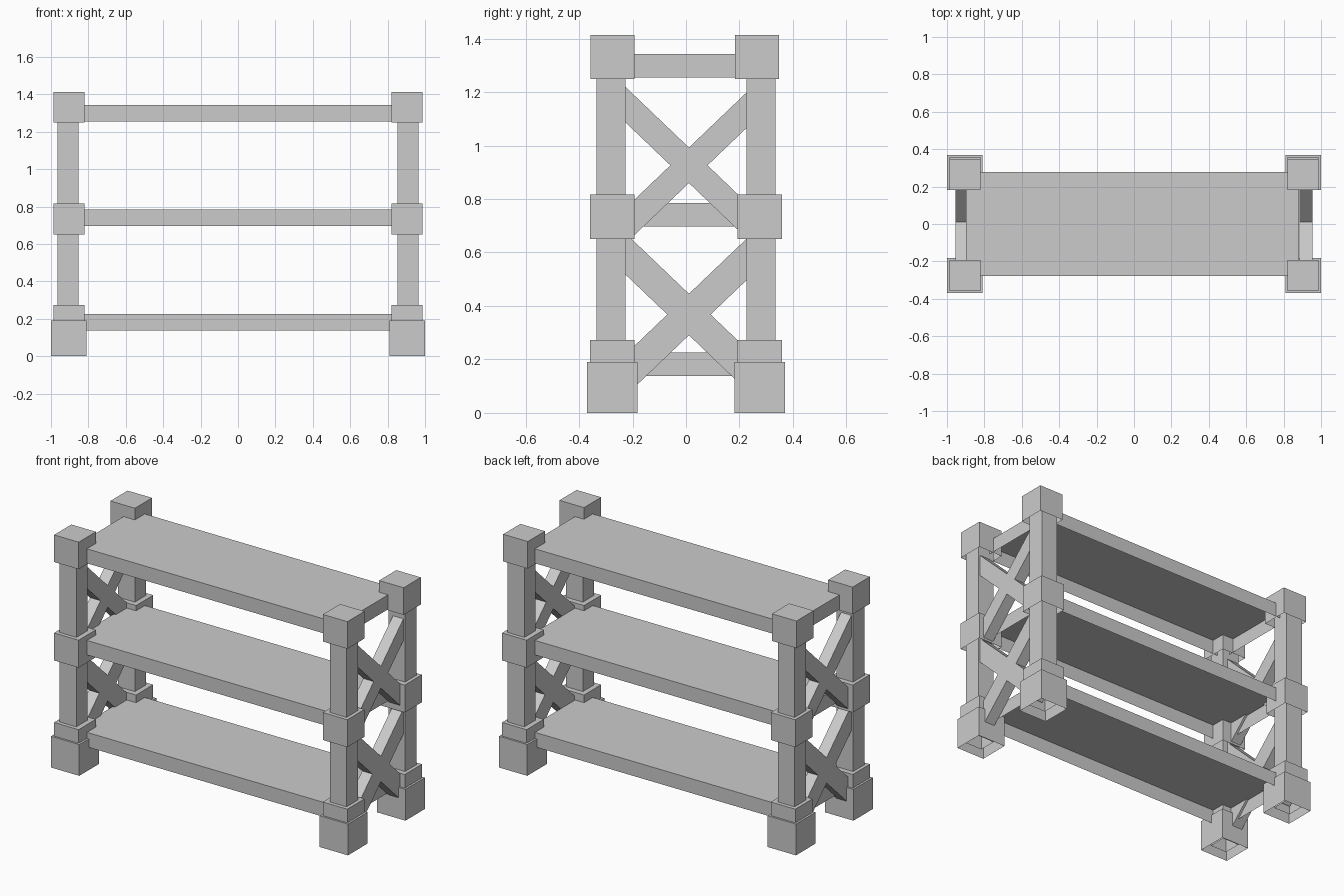
import bpy, bmesh, math
from mathutils import Matrix, Vector

cube = bpy.data.objects.get("Cube")
if cube:
    bpy.data.objects.remove(cube, do_unlink=True)

GREY = (0.6, 0.6, 0.6, 1.0)
mat = bpy.data.materials.new("light_grey")
mat.use_nodes = True
mat.diffuse_color = GREY
mat.node_tree.nodes["Principled BSDF"].inputs["Base Color"].default_value = GREY


def box(name, center, size, tilt=0.0, open_bottom=True):
    """Box, hollow underneath by default, optionally tilted about x."""
    bm = bmesh.new()
    bmesh.ops.create_cube(bm, size=1.0, matrix=Matrix.Diagonal((*size, 1.0)))
    if open_bottom:
        bm.normal_update()
        under = [f for f in bm.faces if f.normal.z < -0.9]
        bmesh.ops.delete(bm, geom=under, context='FACES_ONLY')
    bm.transform(Matrix.Rotation(tilt, 4, 'X'))
    mesh = bpy.data.meshes.new(name)
    bm.to_mesh(mesh)
    bm.free()
    mesh.materials.append(mat)
    obj = bpy.data.objects.new(name, mesh)
    obj.location = Vector(center)
    bpy.context.collection.objects.link(obj)
    return obj


def upright(name, x, y, width, depth, z0, z1):
    return box(name, (x, y, (z0 + z1) / 2), (width, depth, z1 - z0))


# Corner legs: foot, post and three collars each
for sx, side in ((1, "left"), (-1, "right")):
    for sy, end in ((-1, "front"), (1, "back")):
        tag = f"{end}_{side}"
        x, y = sx * 0.904, sy * 0.276
        upright(f"foot_{tag}", x, y, 0.19, 0.188, 0.0, 0.19)
        upright(f"post_{tag}", sx * 0.909, sy * 0.281,
                0.113, 0.109, 0.03, 1.35)
        upright(f"lower_collar_{tag}", x, y, 0.165, 0.165, 0.11, 0.273)
        upright(f"middle_collar_{tag}", x, y, 0.165, 0.165, 0.65, 0.817)
        upright(f"top_collar_{tag}", x, sy * 0.27 - 0.005, 0.165, 0.165, 1.248, 1.413)

# Shelves, hollow underneath
for name, z in (("lower", 0.182), ("middle", 0.741), ("top", 1.298)):
    box(f"{name}_shelf", (-0.008, 0, z), (1.78, 0.556, 0.088))

# Crossed side braces
SLOPE = math.radians(43.7)
for sx, side in ((1, "left"), (-1, "right")):
    for level, z, width in (("lower", 0.368, 0.112), ("upper", 0.926, 0.096)):
        for direction, tilt in (("rising", SLOPE), ("falling", -SLOPE)):
            box(f"{level}_{direction}_brace_{side}", (sx * 0.919, 0.011, z),
                (0.07, 0.75, width), tilt, open_bottom=False)
